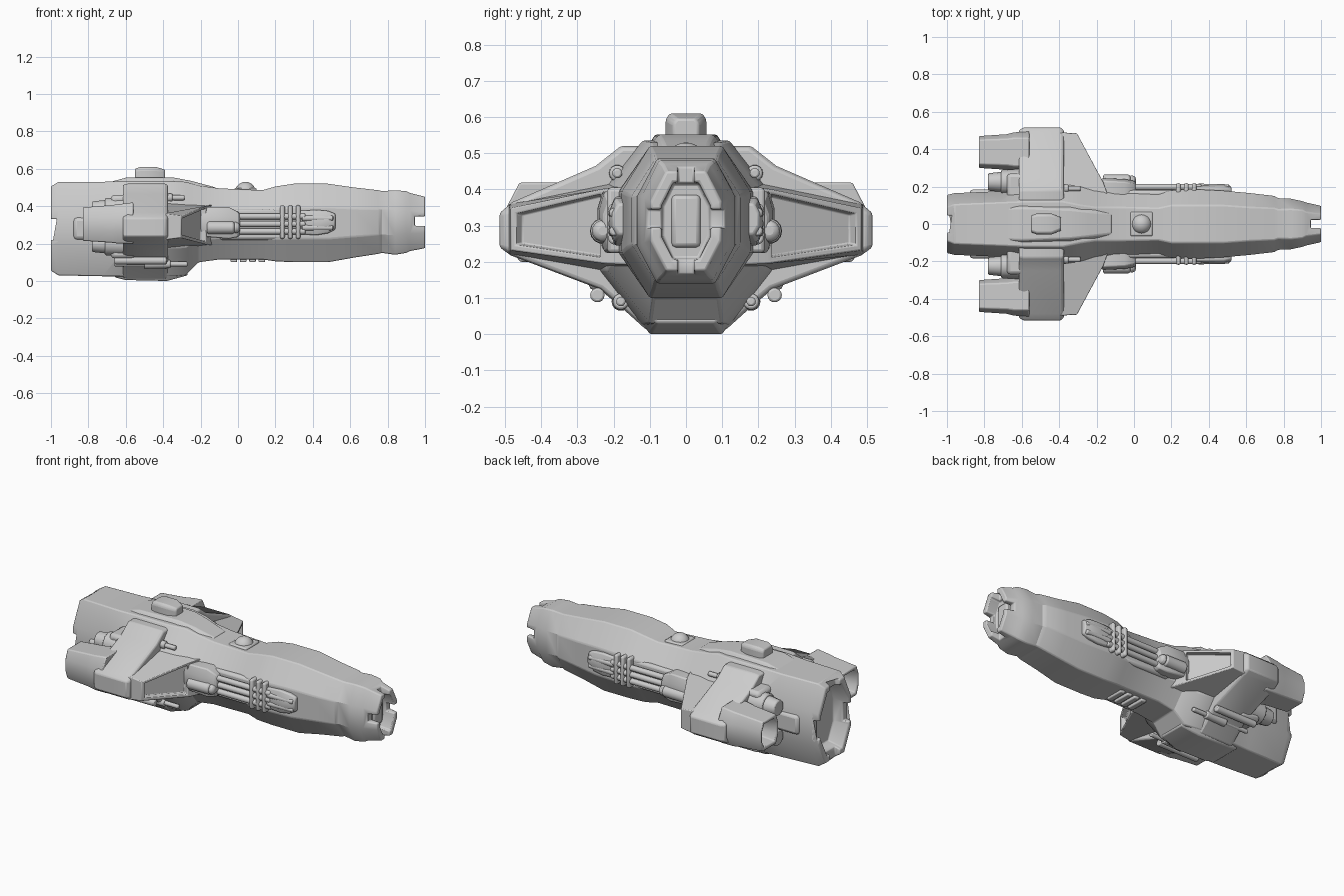
import bpy, bmesh, math
from mathutils import Matrix


def finish(name, bm, bevel=0.006, mirror=False, cutters=()):
    bmesh.ops.recalc_face_normals(bm, faces=bm.faces)
    me = bpy.data.meshes.new(name)
    bm.to_mesh(me)
    bm.free()
    for p in me.polygons:
        p.use_smooth = True
    me.set_sharp_from_angle(angle=math.radians(28))
    ob = bpy.data.objects.new(name, me)
    bpy.context.collection.objects.link(ob)
    for c in cutters:
        m = ob.modifiers.new("cut", 'BOOLEAN')
        m.object, m.solver = c, 'EXACT'
    if bevel:
        b = ob.modifiers.new("bevel", 'BEVEL')
        b.width, b.segments, b.limit_method = bevel, 2, 'ANGLE'
        b.angle_limit = math.radians(32)
    if mirror:
        ob.modifiers.new("mirror", 'MIRROR').use_axis = (False, True, False)
    return ob


def skin(bm, rings):
    """Join equal-length rings of points into a capped tube."""
    vs = [[bm.verts.new(p) for p in r] for r in rings]
    n = len(vs[0])
    for a, b in zip(vs, vs[1:]):
        for i in range(n):
            bm.faces.new((a[i], a[(i + 1) % n], b[(i + 1) % n], b[i]))
    bm.faces.new(vs[0])
    bm.faces.new(vs[-1])


def octa(x, hw, tw, z0, z1, yc=0, k=0.3):
    """Eight-sided cross-section: side half width, flat half width, bottom, top."""
    c = (z1 - z0) * k
    half = [(tw, z0), (hw, z0 + c), (hw, z1 - c), (tw, z1)]
    pts = half + [(-y, z) for y, z in reversed(half)]
    return [(x, yc + y, z) for y, z in pts]


def loft(name, secs, yc=0, k=0.3, **kw):
    bm = bmesh.new()
    skin(bm, [octa(*s, yc=yc, k=k) for s in secs])
    return finish(name, bm, **kw)


def boxes(name, specs, **kw):
    """Each spec: x0, x1, y0, y1, z0, z1."""
    bm = bmesh.new()
    for x0, x1, y0, y1, z0, z1 in specs:
        mat = Matrix.Translation(((x0 + x1) / 2, (y0 + y1) / 2, (z0 + z1) / 2)) \
            @ Matrix.Diagonal((x1 - x0, y1 - y0, z1 - z0, 1))
        bmesh.ops.create_cube(bm, size=1, matrix=mat)
    return finish(name, bm, **kw)


def rods(name, specs, **kw):
    """Each spec: x0, x1, y, z, radius at x0, radius at x1."""
    bm = bmesh.new()
    for x0, x1, y, z, ra, rb in specs:
        mat = Matrix.Translation(((x0 + x1) / 2, y, z)) @ Matrix.Rotation(math.pi / 2, 4, 'Y')
        bmesh.ops.create_cone(bm, cap_ends=True, segments=14, radius1=ra, radius2=rb,
                              depth=x1 - x0, matrix=mat)
    return finish(name, bm, **kw)


# notch cutters for nose and tail rings
cut = boxes("notch_cutter", [
    (0.945, 1.1, -0.3, 0.3, 0.295, 0.345), (0.945, 1.1, -0.022, 0.022, 0.36, 0.6),
    (0.945, 1.1, -0.022, 0.022, 0.0, 0.28),
    (-1.1, -0.965, -0.3, 0.3, 0.22, 0.33), (-1.1, -0.965, -0.045, 0.045, 0.35, 0.6),
    (-1.1, -0.965, -0.045, 0.045, 0.0, 0.2)], bevel=0)
cut.hide_render = True
cut.hide_viewport = True

# main hull, with hollow nozzle at the tail and hollow nose
loft("main_hull", [
    (-0.91, .11, .06, .11, .45), (-1.0, .13, .07, .085, .475), (-1.0, .155, .09, .055, .505),
    (-0.96, .165, .105, .03, .53), (-0.72, .175, .115, .025, .53), (-0.6, .2, .12, .025, .535),
    (-0.38, .24, .12, .025, .535), (-0.28, .22, .1, .03, .53), (-0.21, .19, .09, .10, .51),
    (-0.1, .17, .09, .115, .495), (0.13, .165, .085, .115, .485), (0.2, .18, .1, .105, .505),
    (0.3, .187, .1, .1, .52), (0.48, .178, .1, .1, .52), (0.62, .165, .09, .125, .50),
    (0.75, .15, .085, .145, .485), (0.77, .138, .078, .15, .48), (0.84, .135, .08, .14, .485),
    (0.9, .122, .075, .15, .48), (0.92, .115, .065, .16, .47), (1.0, .097, .055, .175, .45),
    (1.0, .068, .035, .205, .42), (0.93, .065, .035, .21, .415)], cutters=[cut])
boxes("nose_core", [(0.9, 0.945, -0.04, 0.04, 0.24, 0.385)], bevel=0.012)

# raised spine, tower and keel
loft("spine", [(-0.68, .11, .08, .45, .53), (-0.6, .105, .085, .45, .552), (-0.34, .1, .075, .45, .552),
               (-0.25, .09, .065, .45, .535), (-0.12, .08, .05, .43, .5)])
loft("tower", [(-0.55, .045, .035, .53, .6), (-0.52, .056, .045, .53, .61), (-0.44, .056, .045, .53, .61),
               (-0.39, .035, .025, .53, .595)], k=0.2)
loft("keel", [(-0.66, .12, .09, .02, .15), (-0.6, .13, .1, .005, .15), (-0.38, .13, .1, .0, .15),
              (-0.27, .12, .08, .03, .15)])
bm = bmesh.new()
bmesh.ops.create_uvsphere(bm, u_segments=20, v_segments=12, radius=0.055,
                          matrix=Matrix.Translation((0.04, 0, 0.475)))
finish("sensor_dome", bm, bevel=0)
boxes("dome_base", [(-0.02, 0.1, -0.065, 0.065, 0.46, 0.497)], bevel=0.008)
boxes("belly_vents", [(x, x + 0.035, -0.06, 0.06, 0.1, 0.135) for x in (-0.04, 0.01, 0.06, 0.11)])

# wing block spanning both sides
prof = [(0.18, .52), (0.25, .465), (0.48, .365), (0.515, .335), (0.515, .24), (0.485, .218),
        (0.24, .125), (0.18, .075), (0.11, .012)]
ring = prof + [(-y, z) for y, z in reversed(prof)]
bm = bmesh.new()
skin(bm, [[(x, y * s, 0.28 + (z - 0.28) * s) for y, z in ring]
          for x, s in ((-0.615, .975), (-0.59, 1), (-0.39, 1), (-0.375, .97))])
finish("wing_block", bm)

# swept wing fronts with a recessed panel on the leading face
plan = [(-0.4, .1, .15, .44), (-0.4, .49, .22, .36), (-0.305, .485, .232, .348),
        (-0.165, .225, .195, .405), (-0.12, .1, .19, .41)]
bm = bmesh.new()
skin(bm, [[(x, y, lo) for x, y, lo, hi in plan], [(x, y, hi) for x, y, lo, hi in plan]])
bmesh.ops.recalc_face_normals(bm, faces=bm.faces)
lead = [f for f in bm.faces if f.normal.x > 0.5 and f.calc_center_median().y > 0.3]
bmesh.ops.inset_region(bm, faces=lead, thickness=0.022, depth=0)
bmesh.ops.inset_region(bm, faces=lead, thickness=0.006, depth=-0.03)
finish("wing_front", bm, bevel=0.004, mirror=True)

# outer nacelles with hollow exhausts
loft("nacelle", [(-0.74, .05, .035, .25, .355), (-0.83, .07, .05, .235, .375), (-0.83, .085, .065, .215, .393),
                 (-0.68, .095, .07, .205, .405), (-0.64, .105, .075, .2, .41), (-0.56, .11, .075, .2, .42)],
     yc=0.385, mirror=True)

# small inner thrusters beside the tail
rods("inner_thruster", [(-0.78, -0.7, .225, z, .046, .055) for z in (.38, .20)]
     + [(-0.71, -0.58, .225, z, .065, .07) for z in (.38, .20)], mirror=True)
boxes("tail_root_block", [(-0.68, -0.55, .1, .27, .12, .46), (-0.88, -0.66, .13, .185, .22, .34)],
      bevel=0.02, mirror=True)

# gun barrels around the wings
rods("gun_barrels", [(-0.45, -0.285, .19, .445, .014, .014), (-0.45, -0.35, .19, .445, .026, .022),
                     (-0.66, -0.27, .18, .09, .013, .013), (-0.66, -0.38, .245, .108, .02, .02),
                     (-0.5, -0.36, .18, .09, .026, .022)], mirror=True)

# side pods, pipes and clamp fins along the flanks
loft("rear_side_pod", [(-0.2, .05, .03, .235, .385), (-0.16, .06, .045, .235, .395), (-0.05, .055, .04, .225, .395),
                       (0.0, .045, .03, .235, .37), (0.012, .035, .02, .25, .355)],
     yc=0.185, mirror=True)
rods("pod_bulge", [(-0.165, -0.02, .23, .285, .036, .034), (-0.02, 0.01, .23, .285, .034, .022)],
     bevel=0.01, mirror=True)
rods("side_pipes", [(-0.05, 0.36, .198, z, .017, .017) for z in (.265, .305, .345)], mirror=True)
boxes("pipe_backing", [(-0.1, 0.24, .1, .182, .22, .385)], bevel=0.015, mirror=True)
boxes("clamp_fins", [(x, x + .025, .12, .218, .225, .405) for x in (.225, .267, .309)],
      bevel=0.01, mirror=True)
loft("front_side_pod", [(0.33, .035, .025, .25, .375), (0.42, .04, .025, .245, .38), (0.48, .04, .025, .255, .375),
                        (0.52, .03, .015, .275, .36)], yc=0.172, mirror=True)
rods("front_pod_tips", [(0.34, 0.51, .198, z, .018, .014) for z in (.285, .335)], mirror=True)
